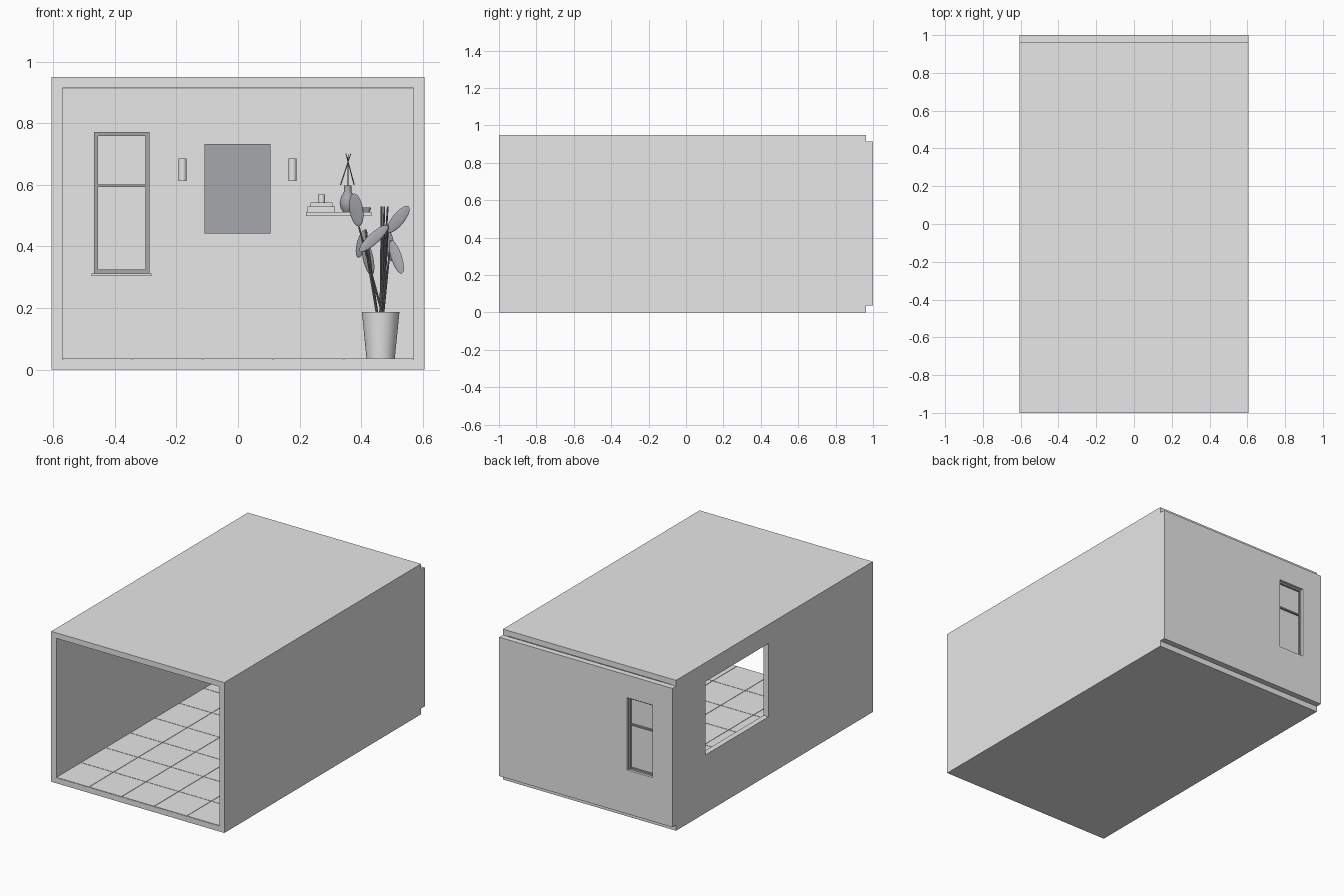
import bpy
import bmesh
import math
from mathutils import Vector, Matrix

old = bpy.data.objects.get("Cube")
if old:
    bpy.data.objects.remove(old, do_unlink=True)


def material(name, rgb):
    m = bpy.data.materials.new(name)
    m.use_nodes = True
    m.diffuse_color = (*rgb, 1)
    m.node_tree.nodes["Principled BSDF"].inputs["Base Color"].default_value = (*rgb, 1)
    return m


PALE = material("pale_plaster", (0.8, 0.8, 0.8))
GREY = material("slate_grey", (0.38, 0.39, 0.41))
DARK = material("dark_stem", (0.2, 0.2, 0.21))


def finish(name, bm, mat, smooth=False):
    bmesh.ops.recalc_face_normals(bm, faces=bm.faces)
    mesh = bpy.data.meshes.new(name)
    bm.to_mesh(mesh)
    bm.free()
    mesh.materials.append(mat)
    ob = bpy.data.objects.new(name, mesh)
    bpy.context.collection.objects.link(ob)
    if smooth:
        bpy.ops.object.select_all(action='DESELECT')
        ob.select_set(True)
        bpy.context.view_layer.objects.active = ob
        bpy.ops.object.shade_smooth_by_angle(angle=math.radians(40))
    return ob


def add_box(bm, x, y, z):
    lo, hi = Vector((x[0], y[0], z[0])), Vector((x[1], y[1], z[1]))
    mat = Matrix.Translation((lo + hi) / 2) @ Matrix.Diagonal((*(hi - lo), 1))
    bmesh.ops.create_cube(bm, size=1, matrix=mat)


def box(name, x, y, z, mat=PALE):
    bm = bmesh.new()
    add_box(bm, x, y, z)
    return finish(name, bm, mat)


def cut(ob, *cutters):
    for c in cutters:
        c.hide_render = True
        mod = ob.modifiers.new("cut", 'BOOLEAN')
        mod.object, mod.solver = c, 'EXACT'
    deps = bpy.context.evaluated_depsgraph_get()
    ob.data = bpy.data.meshes.new_from_object(ob.evaluated_get(deps))
    ob.modifiers.clear()
    for c in cutters:
        bpy.data.objects.remove(c, do_unlink=True)


def lathe(name, centre, profile, mat=PALE, steps=32):
    bm = bmesh.new()
    verts = [bm.verts.new((centre[0] + r, centre[1], z)) for r, z in profile]
    edges = [bm.edges.new(pair) for pair in zip(verts, verts[1:])]
    bmesh.ops.spin(bm, geom=verts + edges, cent=(*centre, 0), axis=(0, 0, 1),
                   angle=math.tau, steps=steps)
    bmesh.ops.remove_doubles(bm, verts=bm.verts, dist=1e-5)
    return finish(name, bm, mat, True)


def rods(name, pairs, radius, mat):
    bm = bmesh.new()
    for a, b in pairs:
        a, b = Vector(a), Vector(b)
        rot = (b - a).to_track_quat('Z', 'Y').to_matrix().to_4x4()
        bmesh.ops.create_cone(bm, cap_ends=True, segments=8, radius1=radius,
                              radius2=radius * 0.7, depth=(b - a).length,
                              matrix=Matrix.Translation((a + b) / 2) @ rot)
    return finish(name, bm, mat, True)


# Room shell: open at the front and back, with a large opening in one side
W, H, T, BACK = 0.605, 0.95, 0.035, 0.963
shell = box("room_shell", (-W, W), (-1, BACK), (0, H))
cut(shell,
    box("room_cutter", (-W + T, W - T), (-1.1, 1.1), (T - 0.001, H - T)),
    box("side_cutter", (-W - 0.1, -W + 0.1), (0.04, 0.67), (0.367, 0.83)))

# Back wall plate with its window hole
back_wall = box("back_wall", (-W, W), (BACK, 1), (0.036, 0.913))
cut(back_wall, box("window_cutter", (-0.466, -0.289), (0.9, 1.1), (0.313, 0.77)))

# Floor tiles, separated by narrow joints
tiles = bmesh.new()
NX, NY, JOINT = 5, 8, 0.0015
dx, dy = 2 * (W - T) / NX, (1 + BACK) / NY
for i in range(NX):
    for j in range(NY):
        x, y = -W + T + i * dx, -1 + j * dy
        add_box(tiles, (x + JOINT, x + dx - JOINT), (y + JOINT, y + dy - JOINT), (0.033, 0.037))
finish("floor_tiles", tiles, PALE)

# Back window: frame, cross bar, pane and sill
frame = bmesh.new()
for x in ((-0.467, -0.455), (-0.3, -0.288)):
    add_box(frame, x, (0.953, 0.985), (0.312, 0.771))
for z in ((0.312, 0.325), (0.593, 0.602), (0.759, 0.771)):
    add_box(frame, (-0.456, -0.299), (0.954, 0.984), z)
finish("window_frame", frame, GREY)
box("window_pane", (-0.46, -0.295), (0.966, 0.972), (0.318, 0.765))
box("window_sill", (-0.475, -0.281), (0.935, 0.97), (0.304, 0.312))

# Wall picture and the pair of lamps
box("wall_picture", (-0.109, 0.106), (0.95, BACK), (0.442, 0.732), GREY)
for side, x in (("right", -0.18), ("left", 0.177)):
    lathe(side + "_wall_lamp", (x, 0.947),
          [(0, 0.613), (0.013, 0.613), (0.013, 0.686), (0, 0.686)])

# Shelf with books, cup, dish and vase
box("shelf", (0.22, 0.434), (0.87, BACK), (0.499, 0.512))
box("lower_book", (0.226, 0.314), (0.885, 0.95), (0.512, 0.529))
box("upper_book", (0.236, 0.307), (0.89, 0.945), (0.529, 0.543))
lathe("cup", (0.271, 0.915), [(0, 0.543), (0.012, 0.543), (0.012, 0.569),
                              (0.01, 0.569), (0.01, 0.548), (0, 0.548)])
lathe("dish", (0.418, 0.915), [(0, 0.512), (0.01, 0.512), (0.014, 0.526), (0, 0.52)], GREY)
lathe("vase", (0.356, 0.915), [(0, 0.512), (0.015, 0.512), (0.023, 0.524), (0.026, 0.541),
                               (0.022, 0.56), (0.012, 0.578), (0.012, 0.598),
                               (0.009, 0.598), (0.009, 0.57), (0, 0.56)], GREY)
fork = (0.357, 0.915, 0.67)
rods("vase_twigs", [((0.356, 0.915, 0.56), fork),
                    ((0.333, 0.905, 0.6), (0.366, 0.92, 0.702)),
                    ((0.377, 0.925, 0.6), (0.35, 0.91, 0.702)),
                    (fork, (0.358, 0.9, 0.698))], 0.002, DARK)

# Plant pot with soil
PX, PY = 0.463, 0.84
lathe("plant_pot", (PX, PY), [(0, 0.037), (0.046, 0.037), (0.061, 0.188), (0.055, 0.188),
                              (0.052, 0.165), (0, 0.165)], steps=40)
lathe("soil", (PX, PY), [(0, 0.172), (0.053, 0.172)], DARK)

# Leaves: base x/z, tip x/z, base and tip depth offset, width
LEAVES = [((0.392, 0.465), (0.376, 0.572), -0.04, -0.06, 0.045),
          ((0.486, 0.446), (0.554, 0.53), -0.02, -0.04, 0.04),
          ((0.486, 0.468), (0.395, 0.384), -0.04, -0.08, 0.036),
          ((0.414, 0.455), (0.389, 0.364), 0.03, 0.06, 0.032),
          ((0.41, 0.42), (0.434, 0.306), 0.02, 0.05, 0.035),
          ((0.476, 0.47), (0.502, 0.351), 0.03, 0.06, 0.036),
          ((0.496, 0.42), (0.532, 0.312), -0.02, -0.05, 0.036)]
leaves, stems = bmesh.new(), []
for n, (base, tip, d0, d1, width) in enumerate(LEAVES):
    a = Vector((base[0], PY + d0, base[1]))
    b = Vector((tip[0], PY + d1, tip[1]))
    along = (b - a).normalized()
    across = along.cross(Vector((0.2, 1, 0.1))).normalized()
    rot = Matrix((across, along.cross(across), along)).transposed().to_4x4()
    size = Matrix.Diagonal((width / 2, 0.004, (b - a).length / 2, 1))
    bmesh.ops.create_uvsphere(leaves, u_segments=16, v_segments=10, radius=1,
                              matrix=Matrix.Translation((a + b) / 2) @ rot @ size)
    angle = n * math.tau / len(LEAVES)
    root = (PX + 0.01 * math.cos(angle), PY + 0.01 * math.sin(angle), 0.165)
    stems.append((root, a))
finish("plant_leaves", leaves, GREY, True)

# Stems, including three bare upright shoots
for k, x in enumerate((0.466, 0.475, 0.486)):
    stems.append(((PX, PY, 0.165), (x, PY + 0.02 * (k - 1), 0.53)))
rods("plant_stems", stems, 0.004, DARK)
